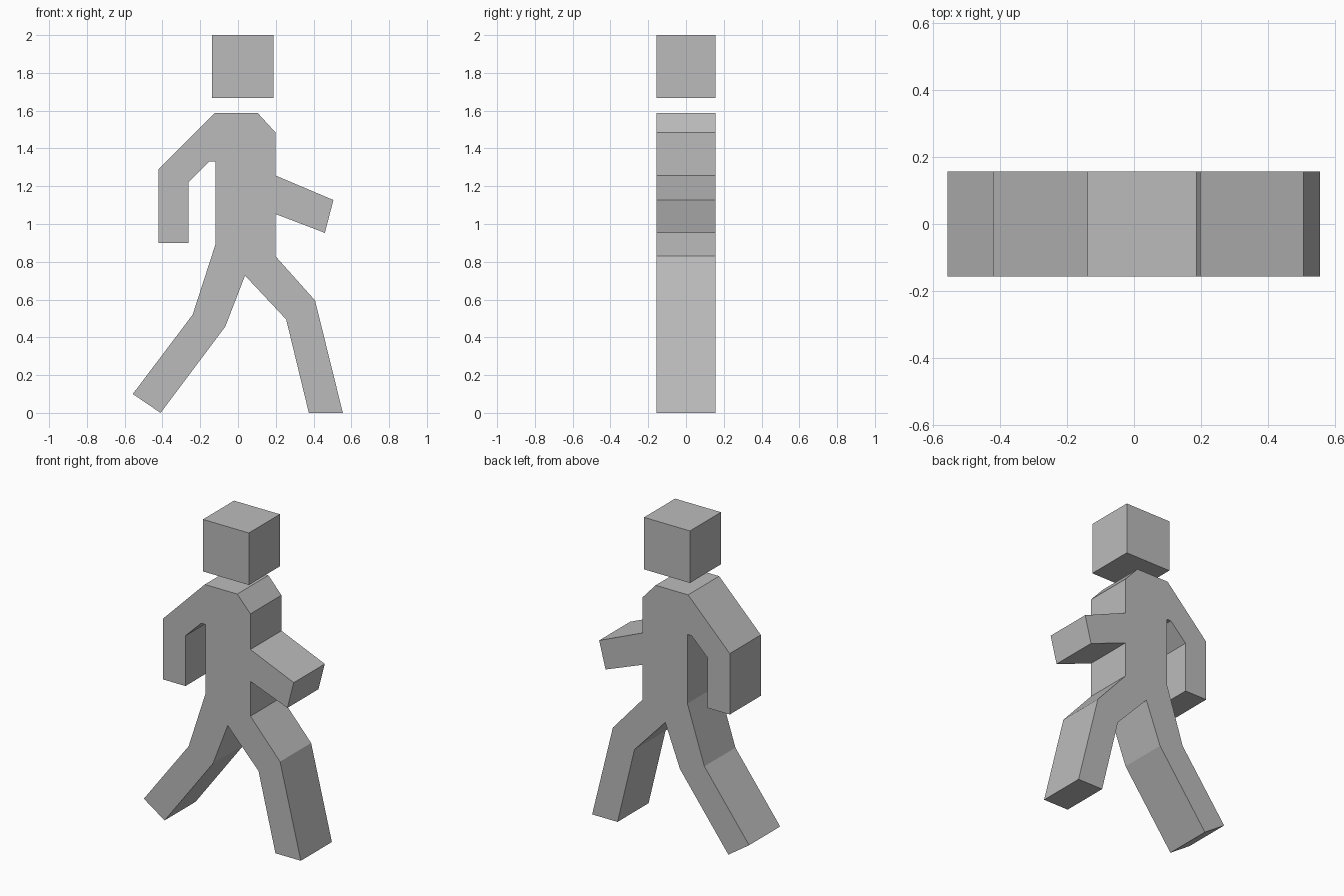
import bpy
import bmesh

cube = bpy.data.objects.get("Cube")
if cube:
    bpy.data.objects.remove(cube, do_unlink=True)

HALF_DEPTH = 0.157

grey = bpy.data.materials.new("plain_grey")
grey.use_nodes = True
colour = (0.5, 0.5, 0.5, 1)
grey.diffuse_color = colour
grey.node_tree.nodes["Principled BSDF"].inputs["Base Color"].default_value = colour


def extruded(name, outline):
    """Extrude an x-z outline through the full depth of the figure."""
    bm = bmesh.new()
    face = bm.faces.new([bm.verts.new((x, -HALF_DEPTH, z)) for x, z in outline])
    result = bmesh.ops.extrude_face_region(bm, geom=[face], use_keep_orig=True)
    back = [v for v in result["geom"] if isinstance(v, bmesh.types.BMVert)]
    bmesh.ops.translate(bm, verts=back, vec=(0, 2 * HALF_DEPTH, 0))
    bmesh.ops.recalc_face_normals(bm, faces=bm.faces)
    mesh = bpy.data.meshes.new(name)
    bm.to_mesh(mesh)
    bm.free()
    mesh.materials.append(grey)
    obj = bpy.data.objects.new(name, mesh)
    bpy.context.collection.objects.link(obj)
    return obj


# Outline sections, clockwise from the shoulders
shoulders = [(-0.125, 1.587), (0.105, 1.587), (0.198, 1.485)]
left_arm = [(0.198, 1.257), (0.505, 1.127), (0.46, 0.953), (0.198, 1.053)]
left_leg = [(0.198, 0.83), (0.408, 0.595), (0.555, 0), (0.375, 0), (0.255, 0.495)]
crotch = [(0.037, 0.727)]
right_leg = [(-0.067, 0.457), (-0.41, 0), (-0.557, 0.1), (-0.24, 0.52), (-0.12, 0.89)]
right_arm = [(-0.12, 1.332), (-0.15, 1.332), (-0.262, 1.222),
             (-0.262, 0.9), (-0.42, 0.9), (-0.42, 1.29)]

extruded("walking_body", shoulders + left_arm + left_leg + crotch + right_leg + right_arm)

# Block head floating above the shoulders
extruded("head", [(-0.138, 1.667), (0.187, 1.667), (0.187, 2), (-0.138, 2)])
